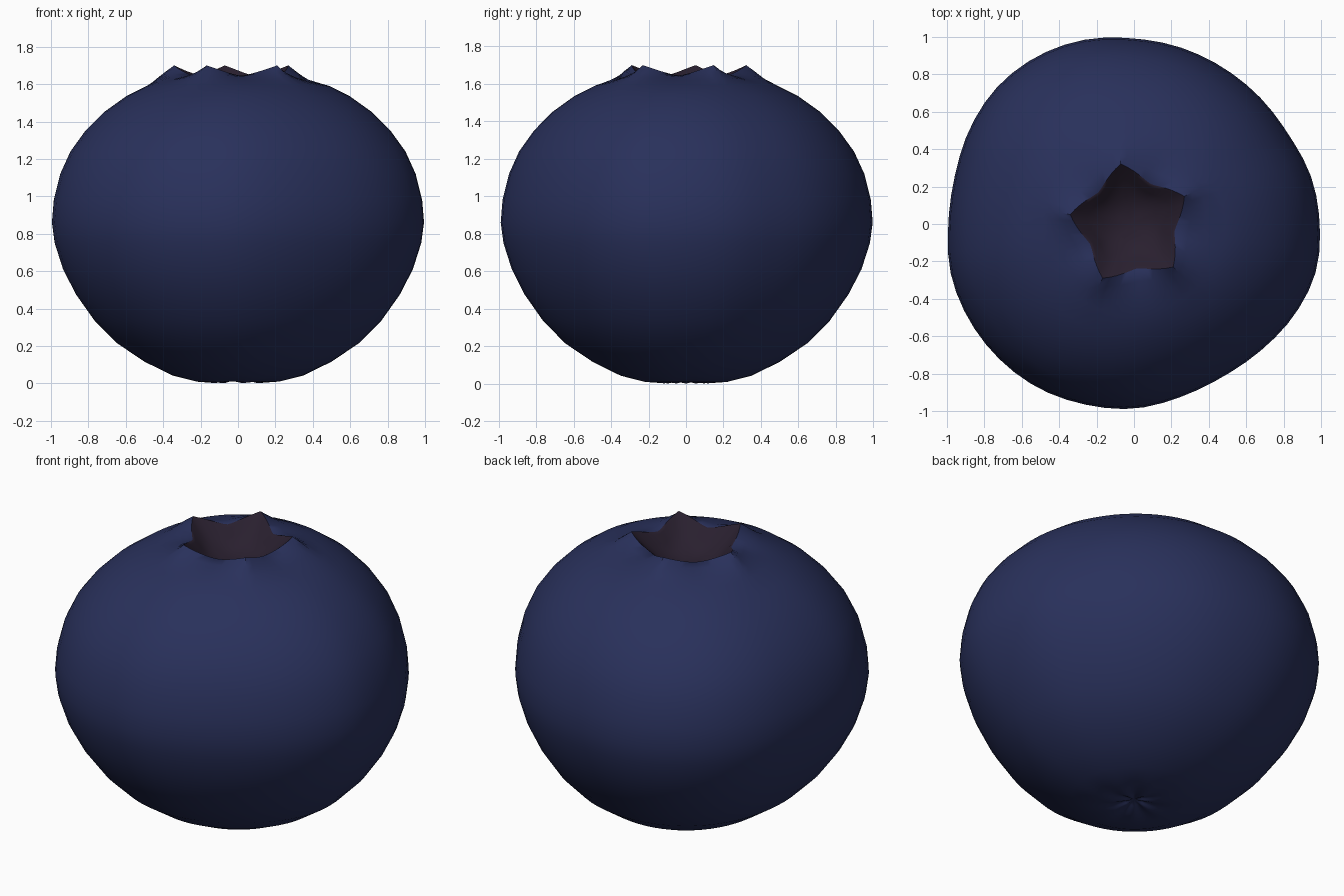
import bpy, bmesh, math

if "Cube" in bpy.data.objects:
    bpy.data.objects.remove(bpy.data.objects["Cube"])

# Outline of the fruit from above: radius every 15 degrees
OUTLINE = [.993, .98, .955, .955, .962, .976, .992, 1.02, 1.035, 1.035, 1.015, .992,
           .993, 1.015, 1.02, 1.02, 1.015, 1.0, .987, .958, .945, .958, .985, 1.005]

# Side profile (radius, height) from stem scar up to the crown
PROFILE = [(.05, .022), (.12, .007), (.22, .009), (.35, .042), (.5, .115), (.65, .215),
           (.77, .335), (.87, .475), (.94, .61), (.985, .75), (1, .86), (.99, .98),
           (.955, 1.12), (.9, 1.24), (.82, 1.35), (.72, 1.45), (.6, 1.535), (.49, 1.59)]

# Crown rings: radius, extra radius at tips, height, extra height at tips
CROWN = [(.4, .02, 1.617, .012), (.31, .06, 1.64, .028), (.24, .085, 1.645, .055),
         (.225, .08, 1.635, .045), (.19, .05, 1.59, .03), (.14, .01, 1.545, .01),
         (.07, 0, 1.525, 0)]
SEG, TIP = 60, math.radians(27)


def outline(a):
    t = (a % math.tau) / math.tau * 24
    i, f = int(t), t - int(t)
    p = [OUTLINE[(i + k) % 24] for k in (-1, 0, 1, 2)]
    return p[1] + .5 * f * (p[2] - p[0] + f * (2*p[0] - 5*p[1] + 4*p[2] - p[3]
                            + f * (3*(p[1] - p[2]) + p[3] - p[0])))


def star(a):
    # 1 at each of the five sepal tips, 0 in the valleys
    t = ((a - TIP) / (math.tau / 5)) % 1
    return abs(2 * t - 1) ** 1.5


def material(name, color):
    m = bpy.data.materials.new(name)
    m.diffuse_color = (*color, 1)
    m.use_nodes = True
    m.node_tree.nodes["Principled BSDF"].inputs["Base Color"].default_value = m.diffuse_color
    return m


bm = bmesh.new()
angles = [TIP + math.tau * i / SEG for i in range(SEG)]
rings = []

# Body rings, lopsided around the waist
for r, z in PROFILE:
    ring = []
    for a in angles:
        rr = r * (1 + (outline(a) - 1) * min(1, r * 1.05))
        crease = .006 * math.cos(7 * a) if r < .2 else 0
        ring.append(bm.verts.new((rr * math.cos(a), rr * math.sin(a), z + crease)))
    rings.append(ring)

# Star shaped crown and hollow
for r, dr, z, dz in CROWN:
    ring = []
    for a in angles:
        rr = r + dr * star(a)
        ring.append(bm.verts.new((rr * math.cos(a) - .02, rr * math.sin(a), z + dz * star(a))))
    rings.append(ring)

# Skin between rings; the hollow gets the second material
hollow_start = len(PROFILE) + 2
for k in range(len(rings) - 1):
    for i in range(SEG):
        j = (i + 1) % SEG
        f = bm.faces.new((rings[k][i], rings[k][j], rings[k+1][j], rings[k+1][i]))
        f.material_index = 1 if k >= hollow_start else 0

# Close stem scar and hollow floor
bottom = bm.verts.new((0, 0, .03))
floor = bm.verts.new((-.02, 0, 1.52))
for i in range(SEG):
    j = (i + 1) % SEG
    bm.faces.new((bottom, rings[0][j], rings[0][i]))
    bm.faces.new((floor, rings[-1][i], rings[-1][j])).material_index = 1

mesh = bpy.data.meshes.new("berry")
bm.to_mesh(mesh)
bm.free()
mesh.materials.append(material("blue_skin", (.022, .03, .105)))
mesh.materials.append(material("crown_hollow", (.022, .014, .028)))
berry = bpy.data.objects.new("berry", mesh)
bpy.context.collection.objects.link(berry)
bpy.context.view_layer.objects.active = berry
berry.select_set(True)
bpy.ops.object.shade_smooth_by_angle(angle=math.radians(50))
